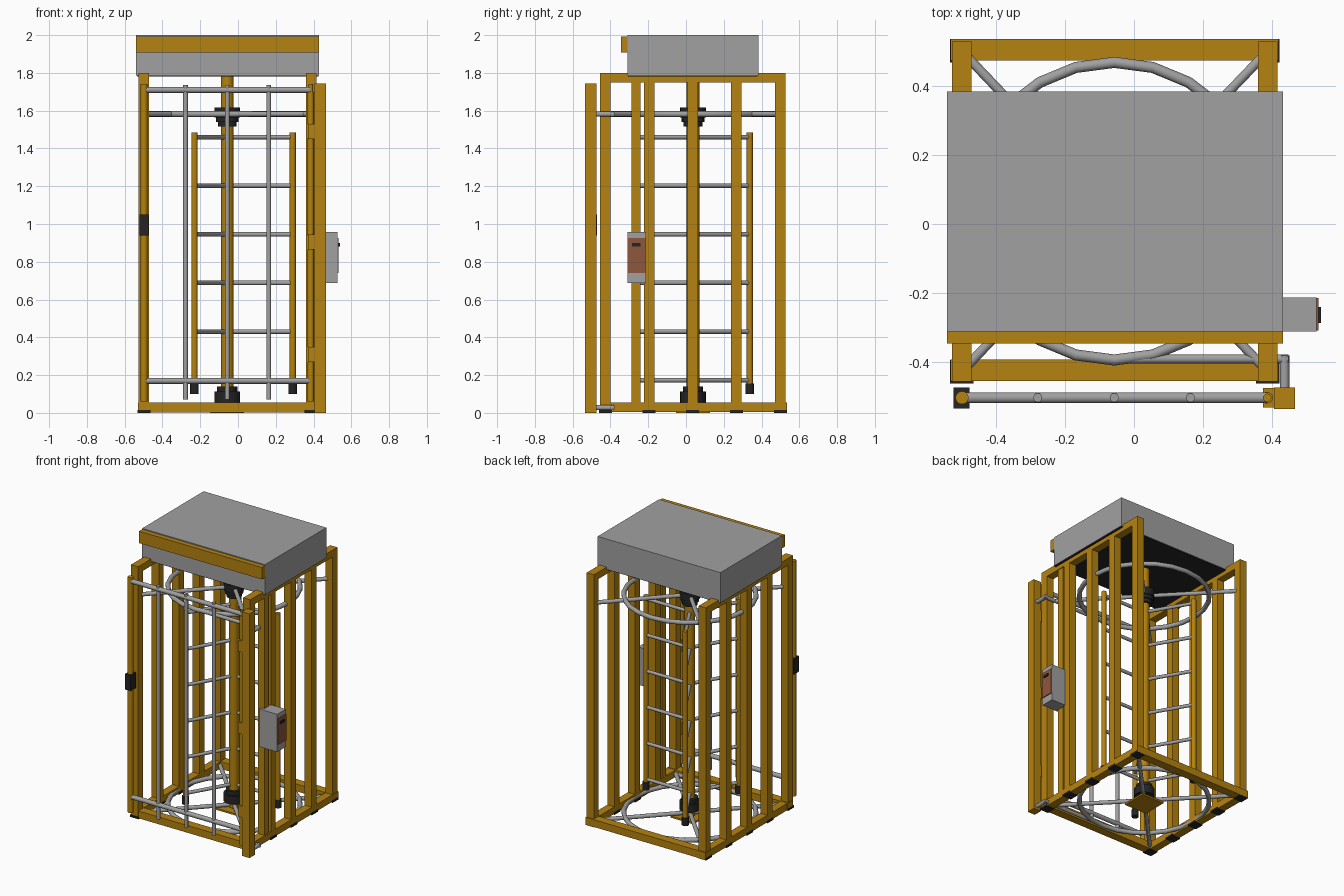
import bpy, math
from mathutils import Vector

if "Cube" in bpy.data.objects:
    bpy.data.objects.remove(bpy.data.objects["Cube"])


def material(name, rgb):
    m = bpy.data.materials.new(name)
    m.diffuse_color = (*rgb, 1)
    m.use_nodes = True
    m.node_tree.nodes["Principled BSDF"].inputs["Base Color"].default_value = m.diffuse_color
    return m


GOLD = material("ochre_paint", (0.46, 0.225, 0.005))
GREY = material("brushed_steel", (0.36, 0.355, 0.355))
BLACK = material("black_rubber", (0.018, 0.018, 0.018))
RUST = material("brown_panel", (0.27, 0.095, 0.045))


def box(name, x0, x1, y0, y1, z0, z1, mat):
    bpy.ops.mesh.primitive_cube_add(size=1)
    o = bpy.context.object
    o.name = name
    for v in o.data.vertices:
        v.co = ((x0 + x1) / 2 + v.co.x * (x1 - x0),
                (y0 + y1) / 2 + v.co.y * (y1 - y0),
                (z0 + z1) / 2 + v.co.z * (z1 - z0))
    o.data.materials.append(mat)
    return o


def tube(name, a, b, r, mat, sides=14):
    a, b = Vector(a), Vector(b)
    d = b - a
    bpy.ops.mesh.primitive_cylinder_add(vertices=sides, radius=r, depth=d.length, location=(a + b) / 2)
    o = bpy.context.object
    o.name = name
    o.rotation_euler = d.to_track_quat('Z', 'Y').to_euler()
    o.data.materials.append(mat)
    bpy.ops.object.shade_smooth_by_angle(angle=math.radians(35))
    return o


CX, CY = -0.057, 0.037            # rotor axis
SIDES = {"left": -0.498, "right": 0.387}
POST_Y = [-0.427, -0.195, 0.035, 0.267, 0.5]
H = 0.028                         # half width of square frame tube

# Side frames: posts, top and bottom rails, foot pads
for side, x in SIDES.items():
    for i, y in enumerate(POST_Y):
        box(f"{side}_post_{i}", x - H, x + H, y - H, y + H, 0.04, 1.78, GOLD)
        box(f"{side}_foot_pad_{i}", x - 0.034, x + 0.034, y - 0.034, y + 0.034, 0, 0.014, BLACK)
    box(f"{side}_top_rail", x - H, x + H, -0.455, 0.528, 1.75, 1.8, GOLD)
    box(f"{side}_bottom_rail", x - H, x + H, -0.455, 0.53, 0.004, 0.054, GOLD)
box("control_post", 0.36, 0.41, -0.289, -0.241, 0.04, 1.77, GOLD)

# Front and back floor beams
box("front_floor_beam", -0.53, 0.418, -0.453, -0.391, 0.003, 0.055, GOLD)
box("back_floor_beam", -0.53, 0.418, 0.472, 0.535, 0.003, 0.055, GOLD)

# Roof housing with dark underside and front trim
box("roof_housing", -0.54, 0.43, -0.31, 0.383, 1.785, 2.0, GREY)
box("roof_underside", -0.536, 0.426, -0.306, 0.379, 1.78, 1.786, BLACK)
box("roof_front_trim", -0.54, 0.43, -0.345, -0.31, 1.908, 1.993, GOLD)

# Guide rings, corner spokes and hinge post brackets at floor and head level
for level, z in (("lower", 0.028), ("upper", 1.582)):
    bpy.ops.mesh.primitive_torus_add(major_segments=24, minor_segments=12, major_radius=0.43,
                                     minor_radius=0.016, location=(CX, CY, z))
    ring = bpy.context.object
    ring.name = f"{level}_guide_ring"
    ring.data.materials.append(GREY)
    bpy.ops.object.shade_smooth_by_angle(angle=math.radians(35))
    for sx, x in SIDES.items():
        for sy, y in (("front", POST_Y[0]), ("back", POST_Y[-1])):
            tube(f"{level}_{sy}_{sx}_spoke", (CX, CY, z), (x, y, z), 0.014, GREY)
    tube(f"{level}_bracket_bar", (CX, -0.39, z), (0.447, -0.39, z), 0.013, GREY)
    tube(f"{level}_bracket_arm", (0.435, -0.38, z), (0.435, -0.49, z), 0.014, GREY)

# Rotor shaft with bearings
tube("rotor_shaft", (CX, CY, 0.01), (CX, CY, 1.78), 0.034, GOLD, 20)
box("rotor_base_plate", CX - 0.09, CX + 0.09, CY - 0.09, CY + 0.09, 0.0, 0.012, GOLD)
for name, z0, z1, r in (("lower_bearing", 0.055, 0.112, 0.068), ("lower_bearing_collar", 0.112, 0.14, 0.054),
                        ("upper_bearing", 1.565, 1.618, 0.068), ("upper_bearing_step", 1.54, 1.565, 0.06),
                        ("upper_bearing_collar", 1.515, 1.54, 0.05)):
    tube(name, (CX, CY, z0), (CX, CY, z1), r, BLACK, 24)

# Three rotor wings at 120 degrees
for k in range(3):
    a = math.radians(120 * k)
    x, y = CX + 0.347 * math.cos(a), CY + 0.347 * math.sin(a)
    tube(f"wing_{k}_upright", (x, y, 0.145), (x, y, 1.485), 0.017, GOLD)
    tube(f"wing_{k}_foot", (x, y, 0.1), (x, y, 0.155), 0.023, BLACK)
    for j in range(6):
        z = 0.173 + j * 0.2575
        tube(f"wing_{k}_bar_{j}", (CX, CY, z), (x, y, z), 0.012, GREY)

# Front gate
GY = -0.502
for name, z in (("lower", 0.17), ("upper", 1.71)):
    tube(f"gate_{name}_rail", (-0.49, GY, z), (0.385, GY, z), 0.016, GREY)
for i, x in enumerate((-0.278, CX, 0.163)):
    tube(f"gate_bar_{i}", (x, GY, 0.07), (x, GY, 1.735), 0.013, GREY)
tube("gate_latch_upright", (-0.497, GY, 0.06), (-0.497, GY, 1.74), 0.019, GOLD)
box("gate_latch", -0.521, -0.475, -0.533, -0.472, 0.94, 1.05, BLACK)
tube("gate_hinge_upright", (0.385, GY, 0.06), (0.385, GY, 1.74), 0.012, GOLD)
for i, (z0, z1) in enumerate(((0.06, 0.27), (0.35, 0.865), (0.94, 1.455), (1.53, 1.7))):
    tube(f"gate_hinge_sleeve_{i}", (0.385, GY, z0), (0.385, GY, z1), 0.017, GOLD)
for i, z in enumerate((0.31, 0.905, 1.49)):
    box(f"hinge_block_{i}", 0.373, 0.41, GY - 0.028, GY + 0.028, z - 0.04, z + 0.04, GOLD)
box("gate_post", 0.405, 0.465, -0.535, -0.473, 0.0, 1.743, GOLD)

# Control box with brown panel and reader slot
box("control_box", 0.385, 0.527, -0.31, -0.212, 0.688, 0.957, GREY)
box("control_panel", 0.527, 0.533, -0.308, -0.214, 0.74, 0.925, RUST)
box("reader_slot", 0.533, 0.54, -0.286, -0.24, 0.882, 0.9, BLACK)
